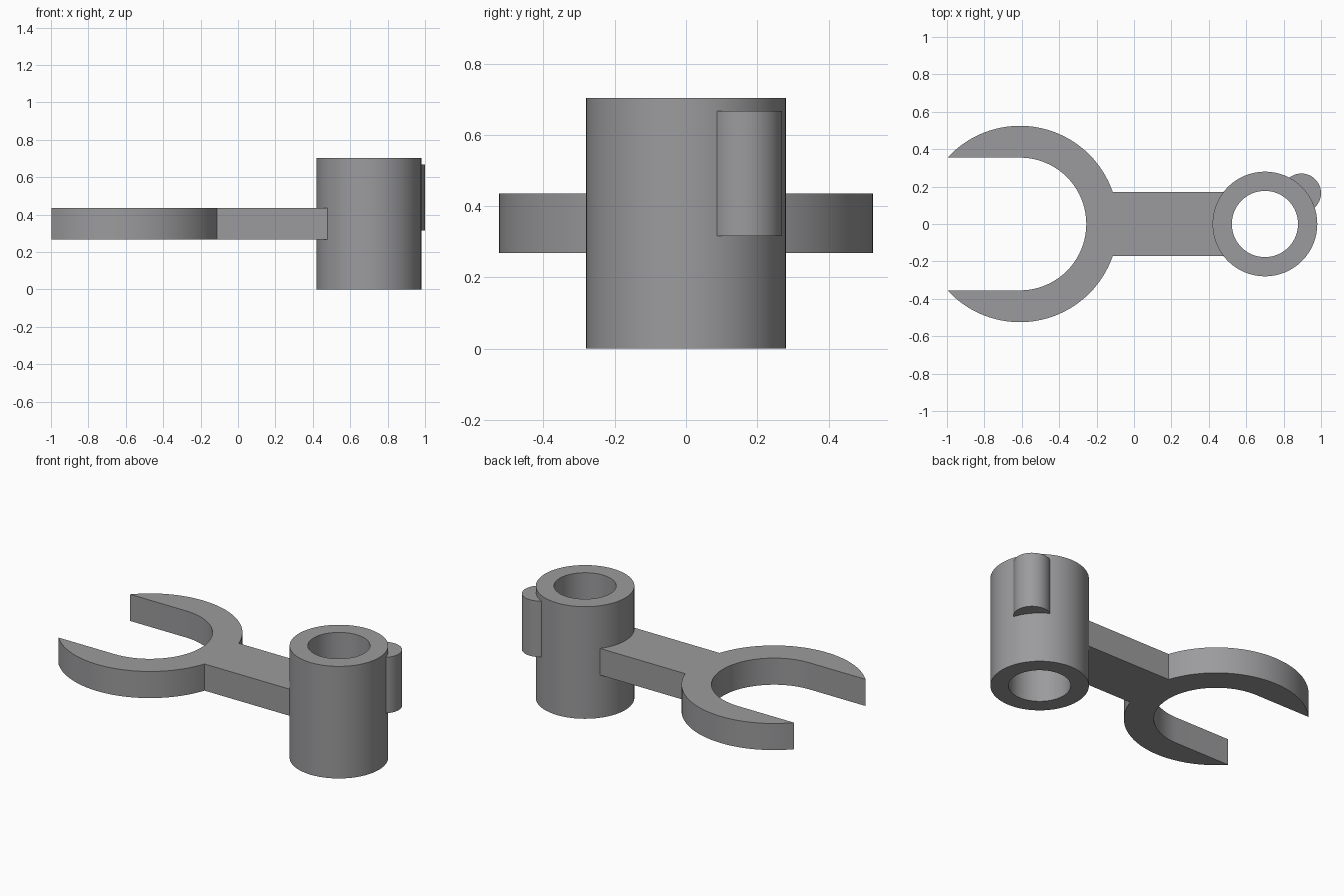
import bpy, bmesh, math

if "Cube" in bpy.data.objects:
    bpy.data.objects.remove(bpy.data.objects["Cube"])

grey = bpy.data.materials.new("mid_grey")
grey.diffuse_color = (0.33, 0.33, 0.34, 1)
grey.use_nodes = True
grey.node_tree.nodes["Principled BSDF"].inputs["Base Color"].default_value = grey.diffuse_color


def arc(cx, cy, r, a0, a1, n):
    """Points on an arc, angles in degrees."""
    return [(cx + r * math.cos(math.radians(a0 + (a1 - a0) * i / n)),
             cy + r * math.sin(math.radians(a0 + (a1 - a0) * i / n)))
            for i in range(n + 1)]


def finish(name, bm):
    bmesh.ops.recalc_face_normals(bm, faces=bm.faces[:])
    mesh = bpy.data.meshes.new(name)
    bm.to_mesh(mesh)
    bm.free()
    mesh.materials.append(grey)
    ob = bpy.data.objects.new(name, mesh)
    bpy.context.collection.objects.link(ob)
    bpy.ops.object.select_all(action='DESELECT')
    ob.select_set(True)
    bpy.context.view_layer.objects.active = ob
    bpy.ops.object.shade_smooth_by_angle(angle=math.radians(35))
    return ob


def extrude(name, points, z0, z1):
    """Solid prism from an outline."""
    bm = bmesh.new()
    face = bm.faces.new([bm.verts.new((x, y, z0)) for x, y in points])
    top = bmesh.ops.extrude_face_region(bm, geom=[face])["geom"]
    for v in top:
        if isinstance(v, bmesh.types.BMVert):
            v.co.z = z1
    if not face.is_valid or len(bm.faces) < len(points) + 2:
        bm.faces.new([v for v in bm.verts if abs(v.co.z - z0) < 1e-6])
    return finish(name, bm)


def tube(name, cx, r_in, r_out, z0, z1, n=64):
    """Hollow cylinder with flat rims."""
    bm = bmesh.new()
    profile = [(r_in, z0), (r_out, z0), (r_out, z1), (r_in, z1)]
    rings = [[bm.verts.new((cx + r * math.cos(math.tau * i / n),
                            r * math.sin(math.tau * i / n), z))
              for i in range(n)] for r, z in profile]
    for k in range(4):
        a, b = rings[k], rings[(k + 1) % 4]
        for i in range(n):
            j = (i + 1) % n
            bm.faces.new((a[i], a[j], b[j], b[i]))
    return finish(name, bm)


# Open-ended fork with its arm, as one outline
FX, OUTER, INNER, HALF = -0.61, 0.525, 0.355, 0.17
tip = 180 - math.degrees(math.asin(INNER / OUTER))
neck = math.degrees(math.asin(HALF / OUTER))
outline = arc(FX, 0, OUTER, neck, tip, 32)          # upper jaw, outside
outline += arc(FX, 0, INNER, 90, -90, 40)           # jaw opening
outline += arc(FX, 0, OUTER, -tip, -neck, 32)       # lower jaw, outside
outline += [(0.48, -HALF), (0.48, HALF)]            # arm end in the socket wall
extrude("fork_and_arm", outline, 0.268, 0.435)

# Hollow socket
tube("socket", 0.70, 0.177, 0.28, 0.0, 0.703)

# Rounded rib on the socket, its back trimmed inside the socket wall
rib = arc(0.895, 0.165, 0.105, -70, 150, 28)
extrude("socket_rib", rib, 0.316, 0.667)
